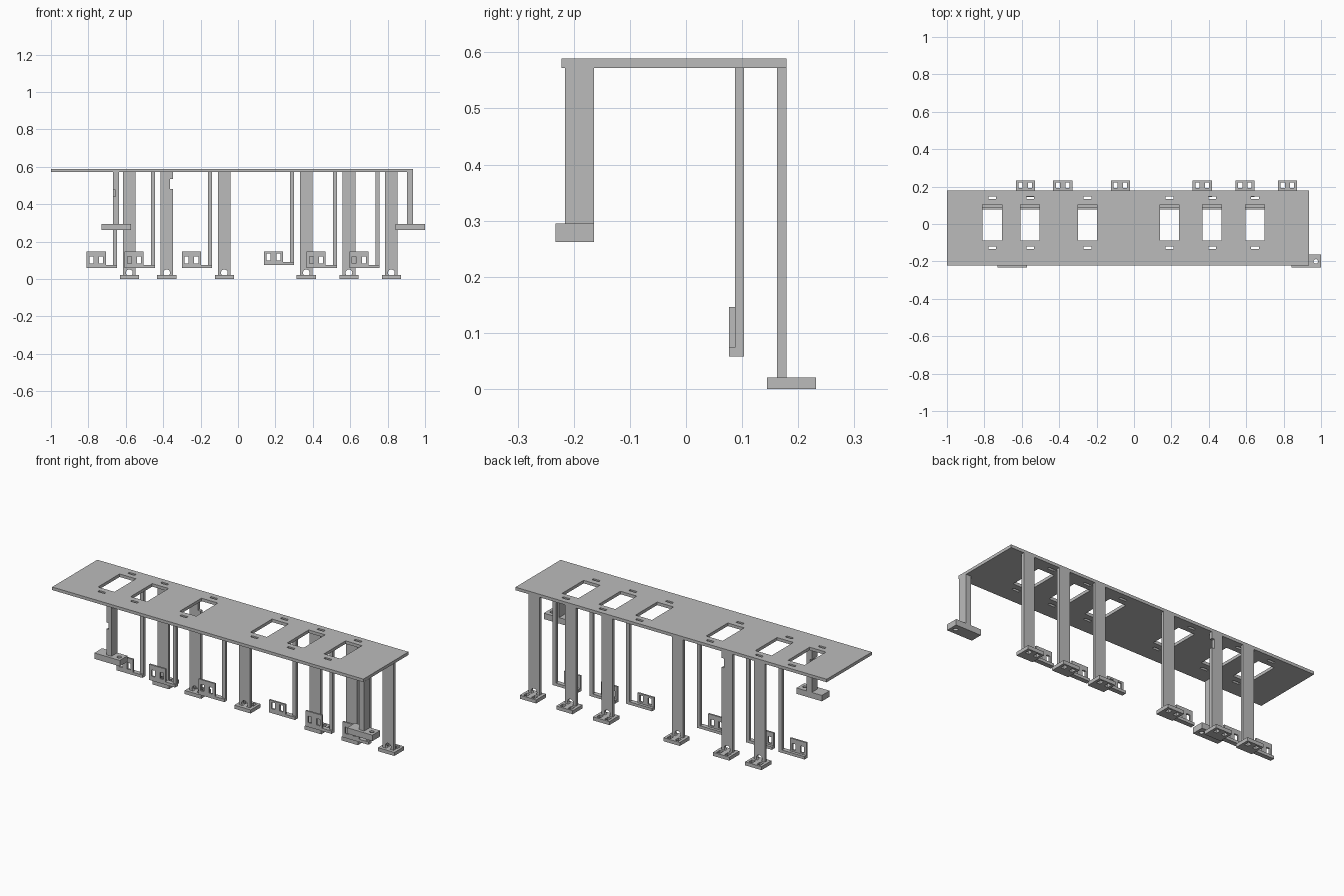
import bpy, bmesh
from math import pi
from mathutils import Matrix, Vector

cube = bpy.data.objects.get("Cube")
if cube:
    bpy.data.objects.remove(cube, do_unlink=True)

grey = bpy.data.materials.new("plain grey")
grey.use_nodes = True
colour = (0.5, 0.5, 0.5, 1)
grey.diffuse_color = colour
grey.node_tree.nodes["Principled BSDF"].inputs["Base Color"].default_value = colour


def box(bm, x, y, z):
    """Add a box given (min, max) along each axis."""
    size = [b - a for a, b in (x, y, z)]
    mid = [(a + b) / 2 for a, b in (x, y, z)]
    m = Matrix.Translation(mid) @ Matrix.Diagonal((*size, 1))
    bmesh.ops.create_cube(bm, size=1, matrix=m)


def rod(bm, centre, radius, depth, turn=0):
    m = Matrix.Translation(Vector(centre)) @ Matrix.Rotation(turn, 4, 'X')
    bmesh.ops.create_cone(bm, cap_ends=True, segments=20, radius1=radius,
                          radius2=radius, depth=depth, matrix=m)


def finish(name, bm):
    mesh = bpy.data.meshes.new(name)
    bm.to_mesh(mesh)
    bm.free()
    mesh.materials.append(grey)
    obj = bpy.data.objects.new(name, mesh)
    bpy.context.collection.objects.link(obj)
    return obj


def cut(obj, bm):
    """Subtract the shapes in bm and bake the result."""
    cutter = finish("cutter", bm)
    cutter.hide_render = True
    mod = obj.modifiers.new("holes", 'BOOLEAN')
    mod.operation = 'DIFFERENCE'
    mod.solver = 'EXACT'
    mod.object = cutter
    bpy.context.view_layer.objects.active = obj
    bpy.ops.object.modifier_apply(modifier=mod.name)
    bpy.data.objects.remove(cutter, do_unlink=True)


def part(name, x, y, z):
    bm = bmesh.new()
    box(bm, x, y, z)
    return finish(name, bm)


def around(c, half):
    return (c - half, c + half)


UNDER = 0.572
windows = [-0.758, -0.555, -0.249, 0.19, 0.418, 0.647]
rear_legs = [-0.581, -0.381, -0.073, 0.365, 0.593, 0.82]

# Top plate with windows and narrow slots
plate = part("top_plate", (-1, 0.935), (-0.222, 0.179), (UNDER, 0.589))
holes = bmesh.new()
for c in windows:
    box(holes, around(c, 0.051), (-0.088, 0.104), (0.5, 0.7))
    for y in (0.141, -0.126):
        box(holes, around(c, 0.021), around(y, 0.007), (0.5, 0.7))
cut(plate, holes)

# Rear legs standing on drilled feet
for i, c in enumerate(rear_legs):
    leg = part("rear_leg", around(c, 0.034), (0.162, 0.179), (0.01, UNDER))
    holes = bmesh.new()
    rod(holes, (c, 0.17, 0.033), 0.018, 0.1, pi / 2)
    if i == 1:
        box(holes, (c + 0.018, c + 0.1), (0.1, 0.2), (0.482, 0.535))
    cut(leg, holes)
    foot = part("rear_foot", around(c, 0.051), (0.144, 0.232), (0, 0.02))
    holes = bmesh.new()
    for s in (-1, 1):
        box(holes, around(c + s * 0.025, 0.011), (0.192, 0.221), (-0.1, 0.1))
    cut(foot, holes)

# Thin hangers carrying a small drilled mounting tab
for i, c in enumerate(windows):
    low = 0.075 if i == 3 else 0.058
    part("hanger_rod", (c + 0.089, c + 0.11), (0.087, 0.103), (low, UNDER))
    part("hanger_arm", (c - 0.051, c + 0.11), (0.077, 0.103), (low, low + 0.016))
    tab = part("hanger_tab", around(c, 0.051), (0.077, 0.087), (low, 0.146))
    holes = bmesh.new()
    for s in (-1, 1):
        z = low + 0.043
        box(holes, around(c + s * 0.026, 0.011), (0, 0.2), around(z, 0.018))
    cut(tab, holes)

# Front supports ending in a drilled block
for c in (-0.651, 0.92):
    post = part("front_post", around(c, 0.016), (-0.216, -0.164), (0.28, UNDER))
    if c < 0:
        holes = bmesh.new()
        box(holes, (c - 0.1, c - 0.004), (-0.3, 0), (0.44, 0.477))
        cut(post, holes)
    block = part("front_block", around(c, 0.079), (-0.233, -0.164), (0.262, 0.295))
    holes = bmesh.new()
    rod(holes, (c + 0.052, -0.2, 0.28), 0.012, 0.2)
    cut(block, holes)
